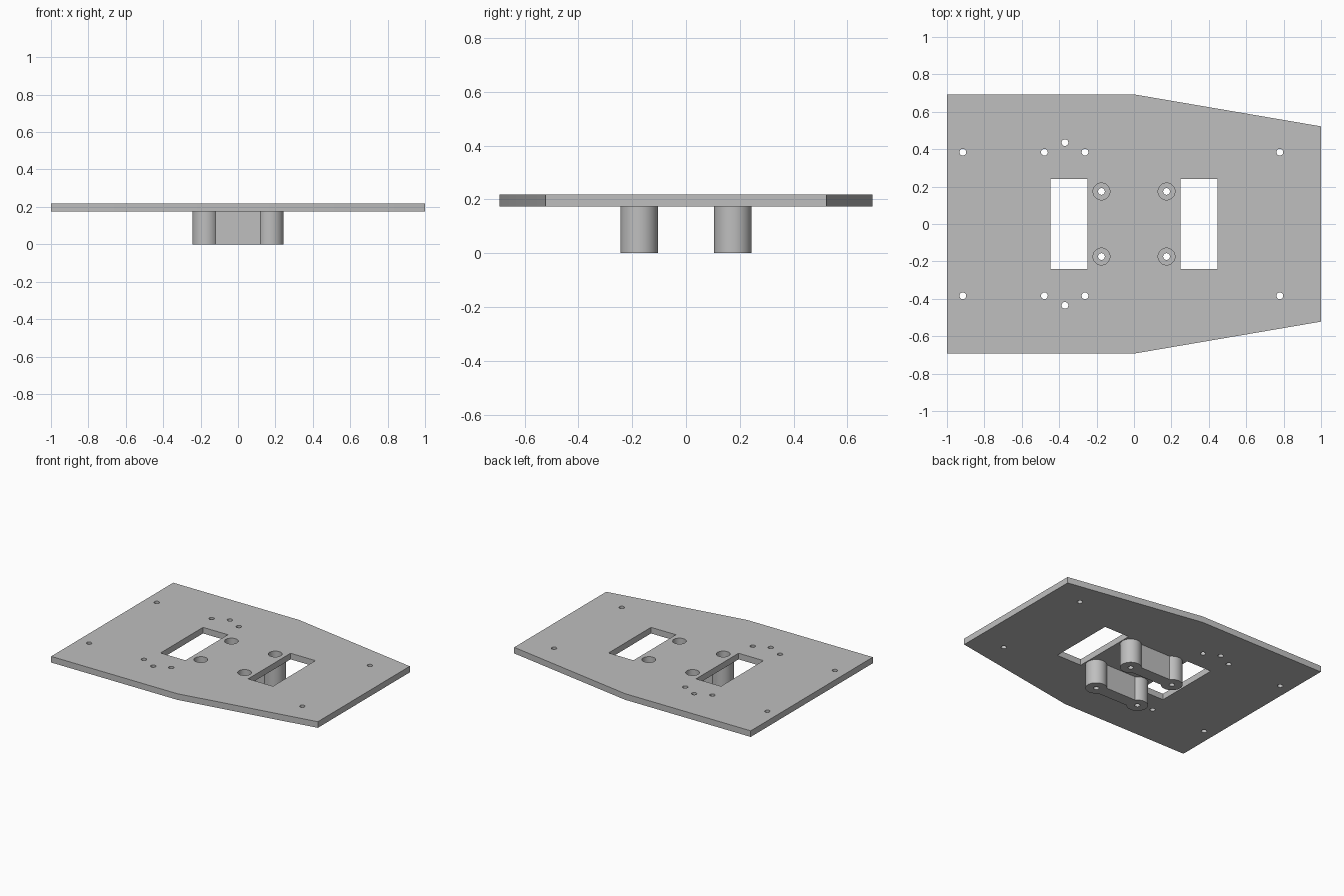
import bpy
import bmesh
from math import acos, cos, sin, pi, radians

if "Cube" in bpy.data.objects:
    bpy.data.objects.remove(bpy.data.objects["Cube"])

TOP, UNDER = 0.218, 0.174          # plate faces
BOSS, BOSS_R, WEB = 0.174, 0.07, 0.044
HOLE_R, BORE_R, BORE_FLOOR = 0.018, 0.045, 0.1

grey = bpy.data.materials.new("plain grey")
grey.use_nodes = True
colour = (0.52, 0.52, 0.52, 1)
grey.diffuse_color = colour
grey.node_tree.nodes["Principled BSDF"].inputs["Base Color"].default_value = colour


def circle(x, y, r, n=40):
    return [(x + r * cos(2 * pi * i / n), y + r * sin(2 * pi * i / n)) for i in range(n)]


def box(x, y, hx, hy):
    return [(x - hx, y - hy), (x + hx, y - hy), (x + hx, y + hy), (x - hx, y + hy)]


def prisms(name, outlines, z0, z1):
    """Extrude counter-clockwise outlines from z0 to z1 into one object."""
    bm = bmesh.new()
    for pts in outlines:
        low = [bm.verts.new((x, y, z0)) for x, y in pts]
        high = [bm.verts.new((x, y, z1)) for x, y in pts]
        bm.faces.new(low[::-1])
        bm.faces.new(high)
        for i in range(len(pts)):
            j = (i + 1) % len(pts)
            bm.faces.new((low[i], low[j], high[j], high[i]))
    mesh = bpy.data.meshes.new(name)
    bm.to_mesh(mesh)
    bm.free()
    mesh.materials.append(grey)
    obj = bpy.data.objects.new(name, mesh)
    bpy.context.collection.objects.link(obj)
    return obj


def finish(obj, cutters):
    """Cut the openings, then shade the round walls smooth."""
    bpy.ops.object.select_all(action='DESELECT')
    bpy.context.view_layer.objects.active = obj
    obj.select_set(True)
    for cutter in cutters:
        mod = obj.modifiers.new("cut", 'BOOLEAN')
        mod.operation = 'DIFFERENCE'
        mod.solver = 'EXACT'
        mod.object = cutter
        bpy.ops.object.modifier_apply(modifier=mod.name)
    bpy.ops.object.shade_smooth_by_angle(angle=radians(30))


# Base plate, tapering toward +x
plate = prisms("base_plate", [[(-1, -0.693), (0, -0.693), (1, -0.522),
                               (1, 0.522), (0, 0.693), (-1, 0.693)]], UNDER, TOP)

# Mounting rails: two round bosses joined by a web
half = acos(0.12 and (BOSS_R ** 2 - WEB ** 2) ** 0.5 / BOSS_R)
rails = []
for name, y in (("front_rail", -BOSS), ("back_rail", BOSS)):
    outline = []
    for side, facing in ((1, 0), (-1, pi)):
        steps = 36
        for i in range(steps + 1):
            a = facing - (pi - half) + 2 * (pi - half) * i / steps
            outline.append((side * BOSS + BOSS_R * cos(a), y + BOSS_R * sin(a)))
    rails.append(prisms(name, [outline], 0, UNDER))

# Openings: windows, small fixing holes, screw holes and counterbores
bosses = [(x, y) for x in (-BOSS, BOSS) for y in (-BOSS, BOSS)]
spots = [(-0.915, 0.384), (-0.479, 0.384), (-0.262, 0.384), (-0.369, 0.435), (0.78, 0.384)]
fixings = [(x, s * y) for x, y in spots for s in (-1, 1)]
windows = [box(s * 0.348, 0, 0.099, 0.241) for s in (-1, 1)]
openings = prisms("opening_cutter", windows + [circle(x, y, HOLE_R) for x, y in fixings], 0.1, 0.3)
bores = prisms("bore_cutter", [circle(x, y, BORE_R) for x, y in bosses], BORE_FLOOR, 0.3)
screws = prisms("screw_cutter", [circle(x, y, HOLE_R) for x, y in bosses], -0.1, 0.3)

finish(plate, [openings, bores])
for rail in rails:
    finish(rail, [bores, screws])
for cutter in (openings, bores, screws):
    bpy.data.objects.remove(cutter)
